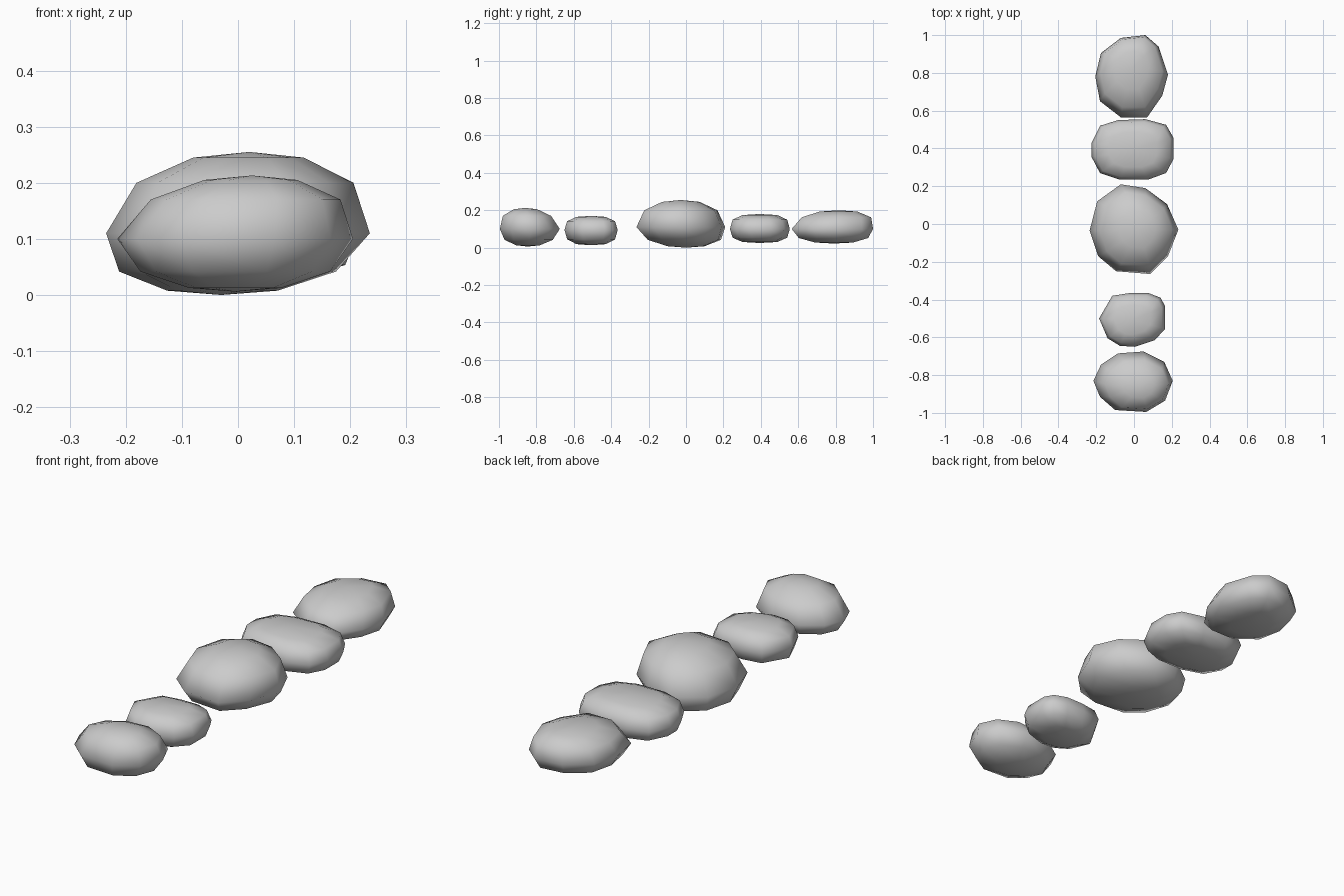
import bpy, bmesh
from mathutils import Vector

if "Cube" in bpy.data.objects:
    bpy.data.objects.remove(bpy.data.objects["Cube"])


def stone(name, outline, z_low, z_mid, z_high, p=2.0, top=(0, 0), bottom=(0, 0)):
    """Pebble: plan outline at its waist, rounded up and down with exponent p."""
    pts = [Vector(q) for q in outline]
    xs, ys = [q.x for q in pts], [q.y for q in pts]
    c = Vector(((min(xs) + max(xs)) / 2, (min(ys) + max(ys)) / 2))
    bm = bmesh.new()

    def place(q, t, s):
        shift = Vector(top if t > 0 else bottom) * abs(t)
        xy = c + (q - c) * s + shift
        z = z_mid + t * ((z_high - z_mid) if t > 0 else (z_mid - z_low))
        return bm.verts.new((xy.x, xy.y, z))

    # stacked rings from bottom to top
    rings = []
    for t in (-0.93, -0.62, 0, 0.62, 0.93):
        s = (1 - abs(t) ** p) ** (1 / p)
        rings.append([place(q, t, s) for q in pts])
    n = len(pts)
    for a, b in zip(rings, rings[1:]):
        for i in range(n):
            j = (i + 1) % n
            bm.faces.new((a[i], a[j], b[j], b[i]))
    # closing fans
    for ring, t in ((rings[0], -1), (rings[-1], 1)):
        tip = place(c, t, 0)
        for i in range(n):
            bm.faces.new((ring[i], ring[(i + 1) % n], tip))
    bmesh.ops.recalc_face_normals(bm, faces=bm.faces)
    for f in bm.faces:
        f.smooth = True
    me = bpy.data.meshes.new(name)
    bm.to_mesh(me)
    bm.free()
    ob = bpy.data.objects.new(name, me)
    bpy.context.collection.objects.link(ob)


# long stone at the back
stone("back_stone",
      [(-.07, .985), (.06, 1.0), (.13, .94), (.18, .79), (.15, .68),
       (.07, .565), (-.07, .565), (-.18, .65), (-.205, .78), (-.175, .905)],
      .022, .10, .20, 2.4, top=(0, .035), bottom=(0, .01))

# flat, boxy stone
stone("flat_stone",
      [(-.18, .52), (-.085, .55), (.06, .555), (.17, .525), (.21, .455), (.21, .345),
       (.17, .27), (.075, .235), (-.075, .235), (-.18, .27), (-.225, .355), (-.225, .43)],
      .025, .10, .18, 3.0)

# largest stone in the middle
stone("middle_stone",
      [(-.07, .21), (.06, .19), (.175, .105), (.235, -.03), (.18, -.17),
       (.085, -.265), (-.095, -.25), (-.19, -.17), (-.235, -.035), (-.195, .12)],
      0, .11, .255, 2.2, top=(.02, 0), bottom=(-.03, .03))

# smallest stone
stone("small_stone",
      [(-.115, -.38), (-.02, -.365), (.075, -.365), (.14, -.39), (.165, -.435), (.165, -.555),
       (.11, -.615), (.005, -.65), (-.075, -.645), (-.14, -.605), (-.185, -.5)],
      .013, .095, .17, 2.8)

# peaked stone at the front
stone("front_stone",
      [(-.085, -.685), (.05, -.675), (.16, -.73), (.205, -.83), (.165, -.935),
       (.065, -.995), (-.1, -.985), (-.18, -.915), (-.215, -.83), (-.175, -.745)],
      .006, .10, .213, 2.1, top=(.03, -.025), bottom=(0, -.01))
